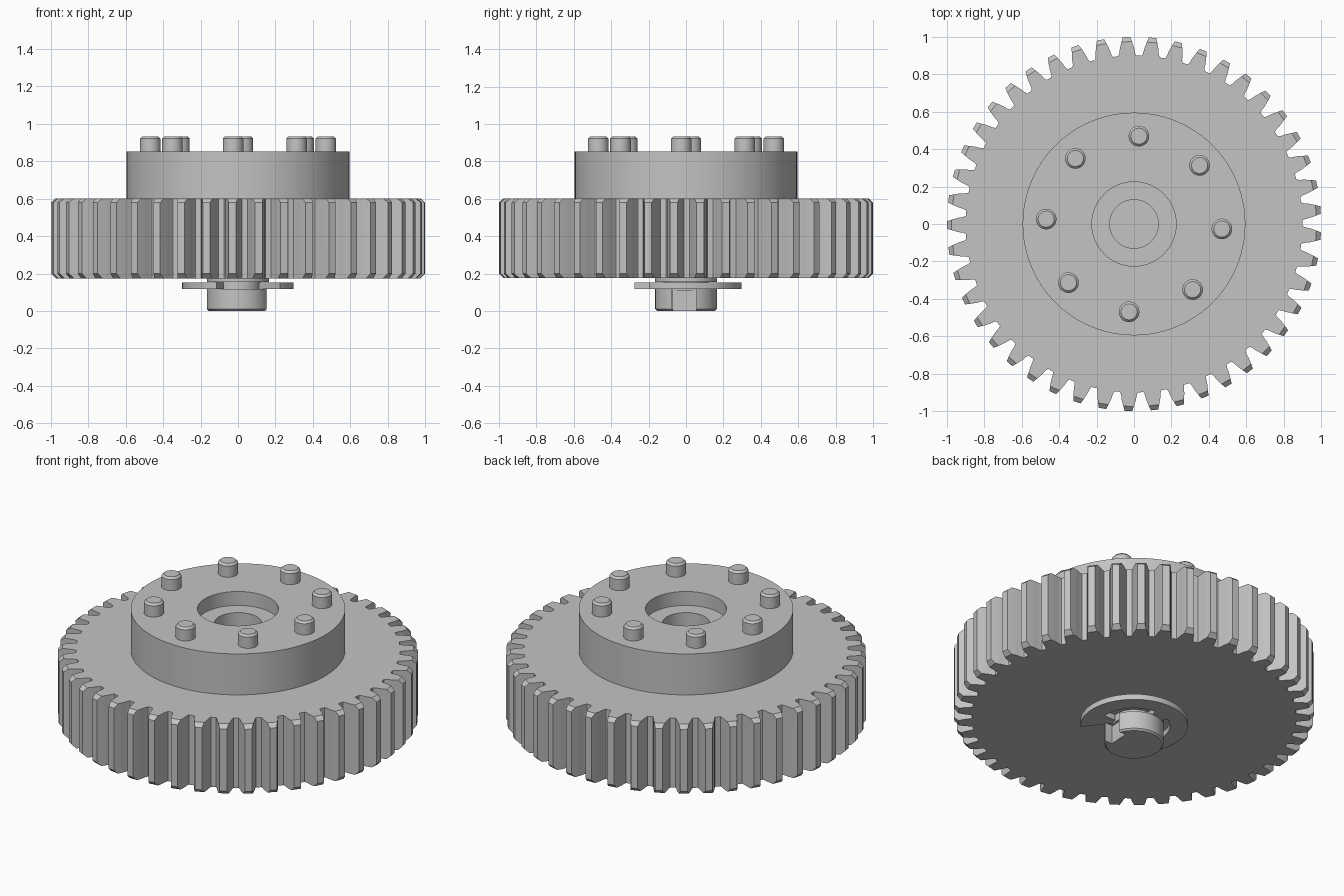
import bpy, bmesh
from math import sin, cos, radians, pi, asin, sqrt

cube = bpy.data.objects.get("Cube")
if cube:
    bpy.data.objects.remove(cube, do_unlink=True)

steel = bpy.data.materials.new("grey_metal")
steel.use_nodes = True
GREY = (0.55, 0.55, 0.55, 1)
steel.diffuse_color = GREY
steel.node_tree.nodes["Principled BSDF"].inputs["Base Color"].default_value = GREY


def polar(r, degrees):
    return r * cos(radians(degrees)), r * sin(radians(degrees))


def circle(r, n=72):
    return [polar(r, 360 * i / n) for i in range(n)]


def loft(name, layers, location=(0, 0, 0)):
    """Join matching outlines, given as (outline, z), and cap both ends."""
    bm = bmesh.new()
    rings = [[bm.verts.new((x, y, z)) for x, y in outline] for outline, z in layers]
    for a, b in zip(rings, rings[1:]):
        n = len(a)
        for i in range(n):
            j = (i + 1) % n
            bm.faces.new((a[i], a[j], b[j], b[i]))
    bm.faces.new(rings[0][::-1])
    bm.faces.new(rings[-1])
    bmesh.ops.recalc_face_normals(bm, faces=bm.faces)
    mesh = bpy.data.meshes.new(name)
    bm.to_mesh(mesh)
    bm.free()
    mesh.materials.append(steel)
    obj = bpy.data.objects.new(name, mesh)
    obj.location = location
    bpy.context.collection.objects.link(obj)
    bpy.ops.object.select_all(action="DESELECT")
    obj.select_set(True)
    bpy.context.view_layer.objects.active = obj
    bpy.ops.object.shade_smooth_by_angle(angle=radians(25))
    return obj


def lathe(name, profile, n=72, location=(0, 0, 0)):
    return loft(name, [(circle(r, n), z) for r, z in profile], location)


# Toothed wheel: tooth flank as (radius, half width), tips chamfered at both ends
TEETH = 45
ROOT_FLANK = [(0.9, 0.048), (0.915, 0.042), (0.94, 0.038), (0.965, 0.031)]


def gear_outline(tip):
    flank = ROOT_FLANK + [tip]
    points = []
    for t in range(TEETH):
        centre = 180.3 + 360 * t / TEETH
        for side, half in ((-1, flank), (1, flank[::-1])):
            for r, w in half:
                points.append(polar(r, centre + side * asin(w / r) * 180 / pi))
    return points


full, cut = gear_outline((1.0, 0.02)), gear_outline((0.975, 0.028))
loft("gear_wheel", [(cut, 0.175), (full, 0.2), (full, 0.58), (cut, 0.602)])

# Raised hub with a stepped bore
lathe("hub", [(0.595, 0.59), (0.595, 0.853), (0.225, 0.853), (0.225, 0.768),
              (0.13, 0.768), (0.13, 0.61)], 96)

# Ring of chamfered drive pins
for i in range(8):
    x, y = polar(0.47, 45 * i - 3.2)
    lathe(f"drive_pin_{i + 1}", [(0.055, 0.84), (0.055, 0.921), (0.043, 0.933)],
          32, (x, y, 0))

# Shaft with the groove that holds the clip
lathe("shaft_groove", [(0.12, 0.11), (0.12, 0.155), (0.165, 0.155), (0.165, 0.19)])

# Shaft end with a keyway on one side
R, KEY, FLOOR = 0.165, 0.065, 0.105
start = asin(KEY / R) * 180 / pi


def keyed_outline(r):
    arc = [polar(r, start + (360 - 2 * start) * i / 60) for i in range(61)]
    return arc + [(FLOOR, -KEY), (FLOOR, KEY)]


end = loft("shaft_end", [(keyed_outline(0.155), 0), (keyed_outline(R), 0.01),
                         (keyed_outline(R), 0.118)])
end.rotation_euler.z = radians(-3.5)

# Retaining clip: open ring with three lobes gripping the groove
BACK = 103
outer = [polar(0.298, BACK + a * 144.5 / 40) for a in range(-40, 41)]
inner = []
for a in range(128, -129, -2):
    grips = abs(a) < 15 or abs(a) > 108
    inner.append(polar(0.125 if grips else 0.2, BACK + a))
clip = outer + inner
loft("retaining_clip", [(clip, 0.118), (clip, 0.152)])
